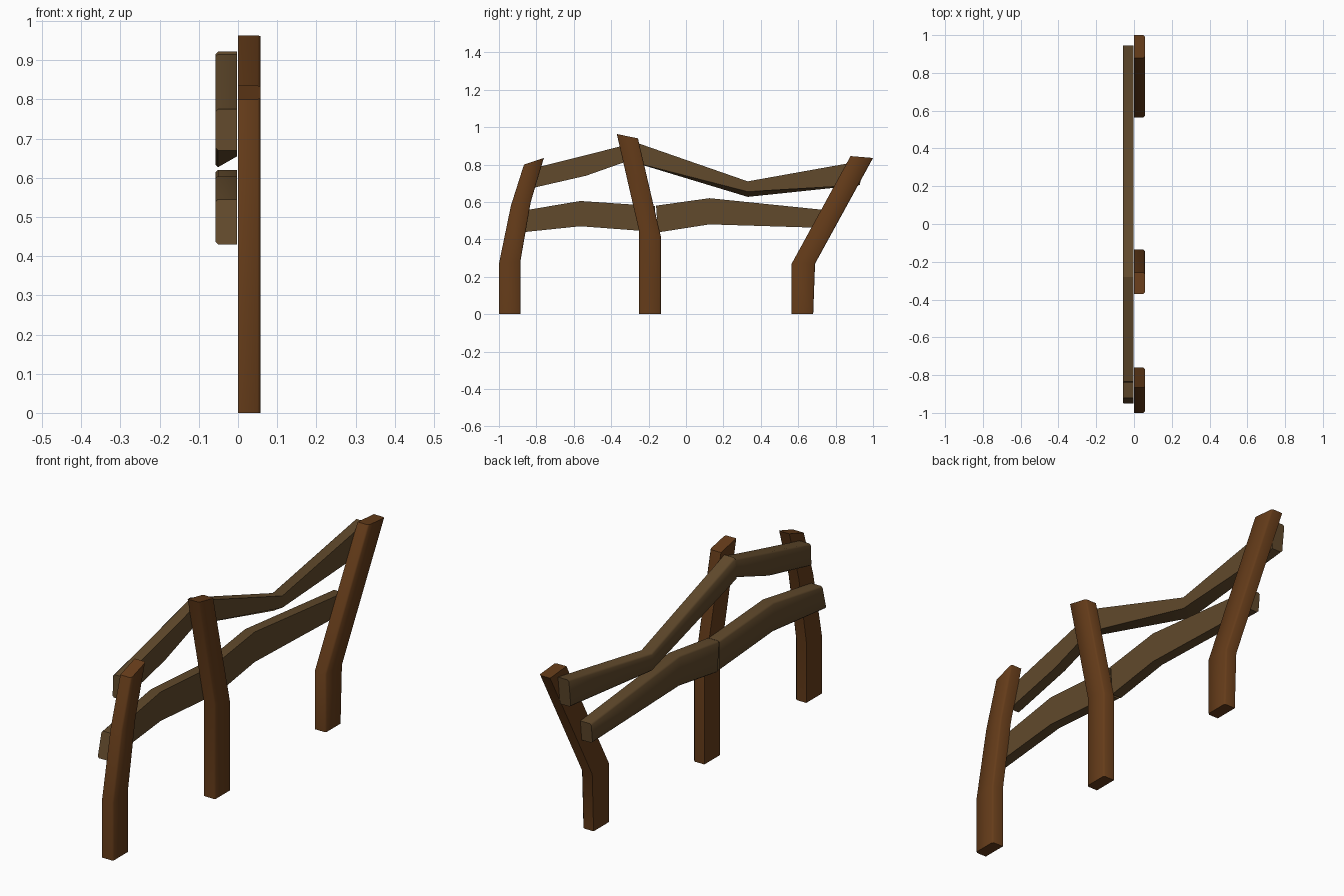
import bpy, bmesh, math
from mathutils import Vector

if "Cube" in bpy.data.objects:
    bpy.data.objects.remove(bpy.data.objects["Cube"])


def material(name, color):
    m = bpy.data.materials.new(name)
    m.diffuse_color = (*color, 1)
    m.use_nodes = True
    m.node_tree.nodes["Principled BSDF"].inputs["Base Color"].default_value = m.diffuse_color
    return m


post_wood = material("post wood", (0.13, 0.045, 0.010))
rail_wood = material("rail wood", (0.12, 0.068, 0.025))


def plank(name, stations, inner, outer, mat, c=0.007):
    """Loft a bent board; each station is two (y, z) edge points, plus an
    optional lift of the second point on the inner side."""
    bm = bmesh.new()
    rings = []
    s = math.copysign(c, outer - inner)
    for a, b, *lift in stations:
        a, b = Vector(a), Vector(b)
        d = (b - a).normalized() * c
        bi = b + Vector((0, lift[0] if lift else 0))
        section = [(inner, a), (inner, bi), (outer - s, b), (outer, b - d),
                   (outer, a + d), (outer - s, a)]
        rings.append([bm.verts.new((x, p.x, p.y)) for x, p in section])
    for r, q in zip(rings, rings[1:]):
        for i in range(6):
            j = (i + 1) % 6
            bm.faces.new((r[i], r[j], q[j], q[i]))
    bm.faces.new(rings[0])
    bm.faces.new(rings[-1])
    bmesh.ops.recalc_face_normals(bm, faces=bm.faces)
    me = bpy.data.meshes.new(name)
    bm.to_mesh(me)
    bm.free()
    me.materials.append(mat)
    ob = bpy.data.objects.new(name, me)
    bpy.context.collection.objects.link(ob)
    bpy.ops.object.select_all(action='DESELECT')
    ob.select_set(True)
    bpy.context.view_layer.objects.active = ob
    bpy.ops.object.shade_smooth_by_angle(angle=math.radians(50))


# Crooked posts, from the ground up
posts = {
    "left_post": [((-1, 0), (-.885, 0)), ((-1, .27), (-.885, .285)),
                  ((-.936, .58), (-.83, .60)), ((-.866, .80), (-.76, .835))],
    "middle_post": [((-.25, 0), (-.135, 0)), ((-.25, .44), (-.135, .417)),
                    ((-.37, .963), (-.257, .94))],
    "right_post": [((.565, 0), (.68, 0)), ((.565, .27), (.69, .27)),
                   ((.88, .845), (1, .835))],
}
for name, stations in posts.items():
    plank(name, stations, 0, .057, post_wood)

# Bent rails nailed behind the posts, (top, bottom) along y
rails = {
    "upper_left_rail": [((-.835, .775), (-.84, .67)), ((-.535, .85), (-.535, .74)),
                        ((-.28, .915), (-.28, .83))],
    "upper_right_rail": [((-.28, .922), (-.29, .815)), ((.33, .71), (.33, .627), .028),
                         ((.945, .82), (.93, .69))],
    "lower_left_rail": [((-.92, .545), (-.95, .43)), ((-.565, .605), (-.565, .47)),
                        ((-.165, .578), (-.165, .44))],
    "lower_right_rail": [((-.16, .58), (-.15, .437)), ((.125, .62), (.125, .48)),
                         ((.78, .553), (.77, .46))],
}
for name, stations in rails.items():
    plank(name, stations, -.002, -.058, rail_wood)
